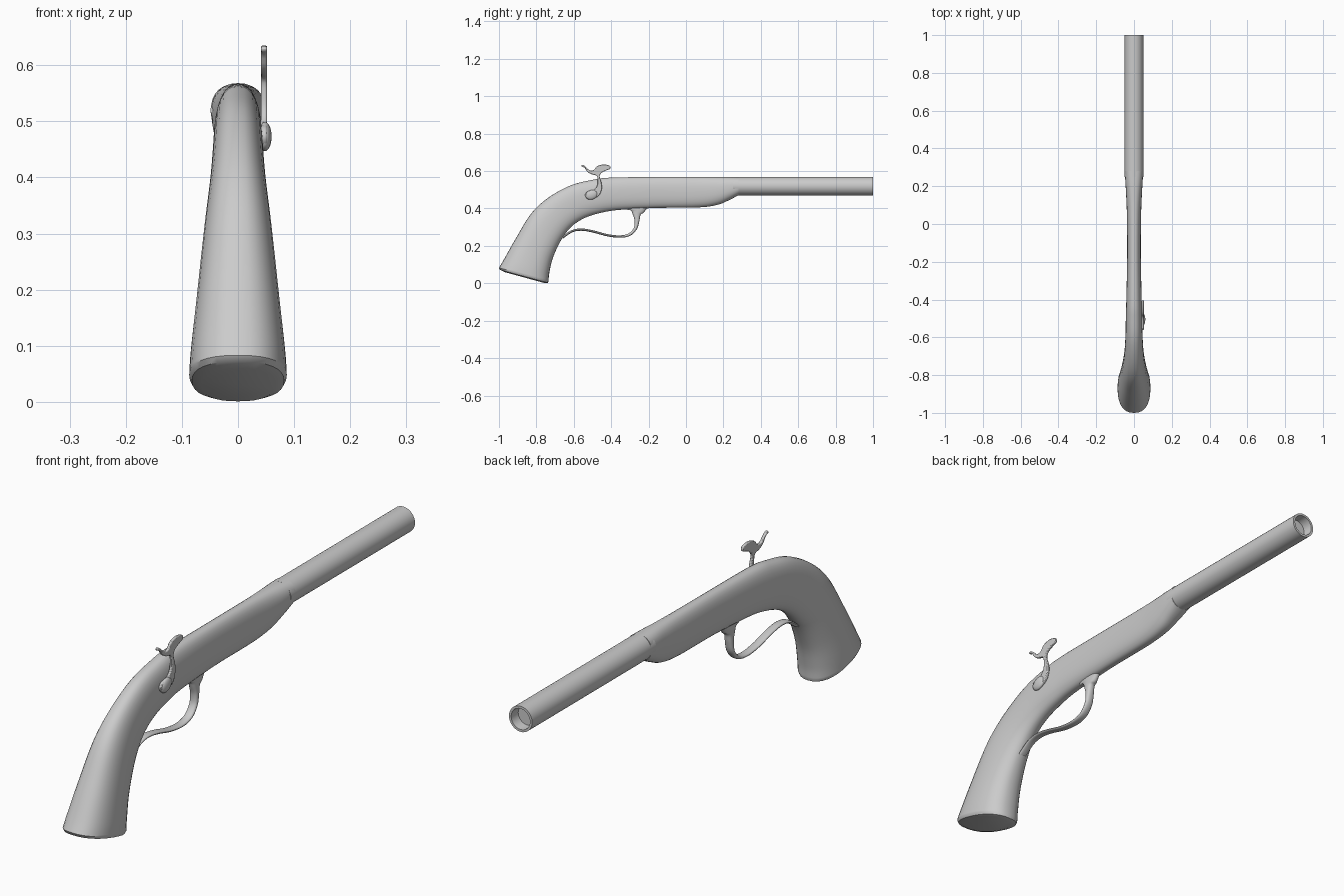
import bpy, bmesh, math
from mathutils import Vector

if "Cube" in bpy.data.objects:
    bpy.data.objects.remove(bpy.data.objects["Cube"])


def finish(bm, name, angle=40):
    bmesh.ops.recalc_face_normals(bm, faces=bm.faces)
    me = bpy.data.meshes.new(name)
    bm.to_mesh(me)
    bm.free()
    me.shade_smooth()
    me.set_sharp_from_angle(angle=math.radians(angle))
    ob = bpy.data.objects.new(name, me)
    bpy.context.collection.objects.link(ob)
    return ob


def spline(pts, n, closed=False):
    """Catmull-Rom through tuples of any length."""
    m, out = len(pts), []
    get = lambda i: Vector(pts[i % m] if closed else pts[min(max(i, 0), m - 1)])
    for i in range(m if closed else m - 1):
        a, b, c, d = (get(i + k) for k in (-1, 0, 1, 2))
        for s in range(n):
            t = s / n
            out.append(0.5 * (2 * b + (c - a) * t + (2 * a - 5 * b + 4 * c - d) * t * t
                              + (3 * b - a - 3 * c + d) * t ** 3))
    if not closed:
        out.append(get(m - 1))
    return out


def loft(name, sections, power, sides=32):
    """Sections are (top y, top z, bottom y, bottom z, half width)."""
    bm = bmesh.new()
    rings = []
    for ty, tz, by, bz, w in sections:
        ring = []
        for k in range(sides):
            a = 2 * math.pi * k / sides
            c, s = math.cos(a), math.sin(a)
            c = math.copysign(abs(c) ** (2 / power), c)
            s = math.copysign(abs(s) ** (2 / power), s)
            ring.append(bm.verts.new((w * c, (ty + by) / 2 + s * (ty - by) / 2,
                                      (tz + bz) / 2 + s * (tz - bz) / 2)))
        rings.append(ring)
    for r, q in zip(rings, rings[1:]):
        for k in range(sides):
            j = (k + 1) % sides
            bm.faces.new((r[k], r[j], q[j], q[k]))
    bm.faces.new(rings[0])
    bm.faces.new(rings[-1])
    return finish(bm, name)


# Stock: fore-end sweeping back into the flared grip
stock = [(.28, .567, .28, .471, .048), (.22, .568, .235, .447, .046),
         (.15, .568, .17, .42, .042), (.05, .568, .07, .406, .038),
         (-.15, .568, -.15, .403, .036), (-.40, .565, -.35, .393, .040),
         (-.50, .553, -.45, .378, .043), (-.62, .522, -.54, .35, .045),
         (-.74, .455, -.61, .305, .05), (-.83, .37, -.665, .235, .06),
         (-.91, .24, -.71, .14, .073), (-.975, .125, -.73, .06, .084),
         (-1.0, .083, -.735, .012, .087)]
butt = [(-.995, .072, -.738, .003, .082), (-.97, .06, -.755, .001, .065)]
loft("stock", [tuple(s) for s in spline(stock, 5)] + butt, 2.4)

# Barrel with an open muzzle
tube = [(.25, .049), (1, .049), (1, .040), (.96, .038)]
loft("barrel", [(y, .519 + r, y, .519 - r, r) for y, r in tube], 2)

# Trigger guard: thick front lug tapering to a thin strap (y, z, thickness)
path = [(-.262, .412, .15), (-.26, .39, .085), (-.263, .37, .045), (-.262, .335, .026),
        (-.27, .295, .018), (-.30, .262, .015), (-.35, .250, .013), (-.42, .257, .012),
        (-.50, .278, .012), (-.56, .287, .012), (-.61, .278, .012), (-.66, .245, .012)]
pts = spline(path, 5)
guard = []
for i, p in enumerate(pts):
    d = pts[min(i + 1, len(pts) - 1)] - pts[max(i - 1, 0)]
    n = Vector((-d.y, d.x)).normalized() * p.z / 2
    guard.append((p.x + n.x, p.y + n.y, p.x - n.x, p.y - n.y, .016))
loft("trigger_guard", guard, 2.4, 16)

# Hammer: flat curved plate with spur and striking head
outline = [(-.56, .626), (-.553, .634), (-.535, .622), (-.515, .604), (-.492, .606),
           (-.475, .626), (-.44, .635), (-.408, .628), (-.406, .612), (-.425, .604),
           (-.450, .592), (-.462, .572), (-.453, .54), (-.45, .505), (-.465, .47),
           (-.50, .452), (-.53, .456), (-.54, .475), (-.525, .492), (-.495, .497),
           (-.476, .52), (-.473, .55), (-.478, .575), (-.505, .583), (-.528, .597),
           (-.543, .618)]
bm = bmesh.new()
face = bm.faces.new([bm.verts.new((.041, p.x, p.y)) for p in spline(outline, 3, True)])
new = bmesh.ops.extrude_face_region(bm, geom=[face])["geom"]
bmesh.ops.translate(bm, vec=(.011, 0, 0),
                    verts=[v for v in new if isinstance(v, bmesh.types.BMVert)])
hammer = finish(bm, "hammer")
bev = hammer.modifiers.new("Bevel", "BEVEL")
bev.width, bev.segments, bev.angle_limit = .003, 2, math.radians(60)

# Rounded boss at the foot of the hammer
bm = bmesh.new()
bmesh.ops.create_uvsphere(bm, u_segments=20, v_segments=12, radius=1)
bmesh.ops.scale(bm, verts=bm.verts, vec=(.012, .033, .025))
boss = finish(bm, "hammer_boss", 60)
boss.location = (.048, -.505, .473)
boss.rotation_euler.x = math.radians(20)
